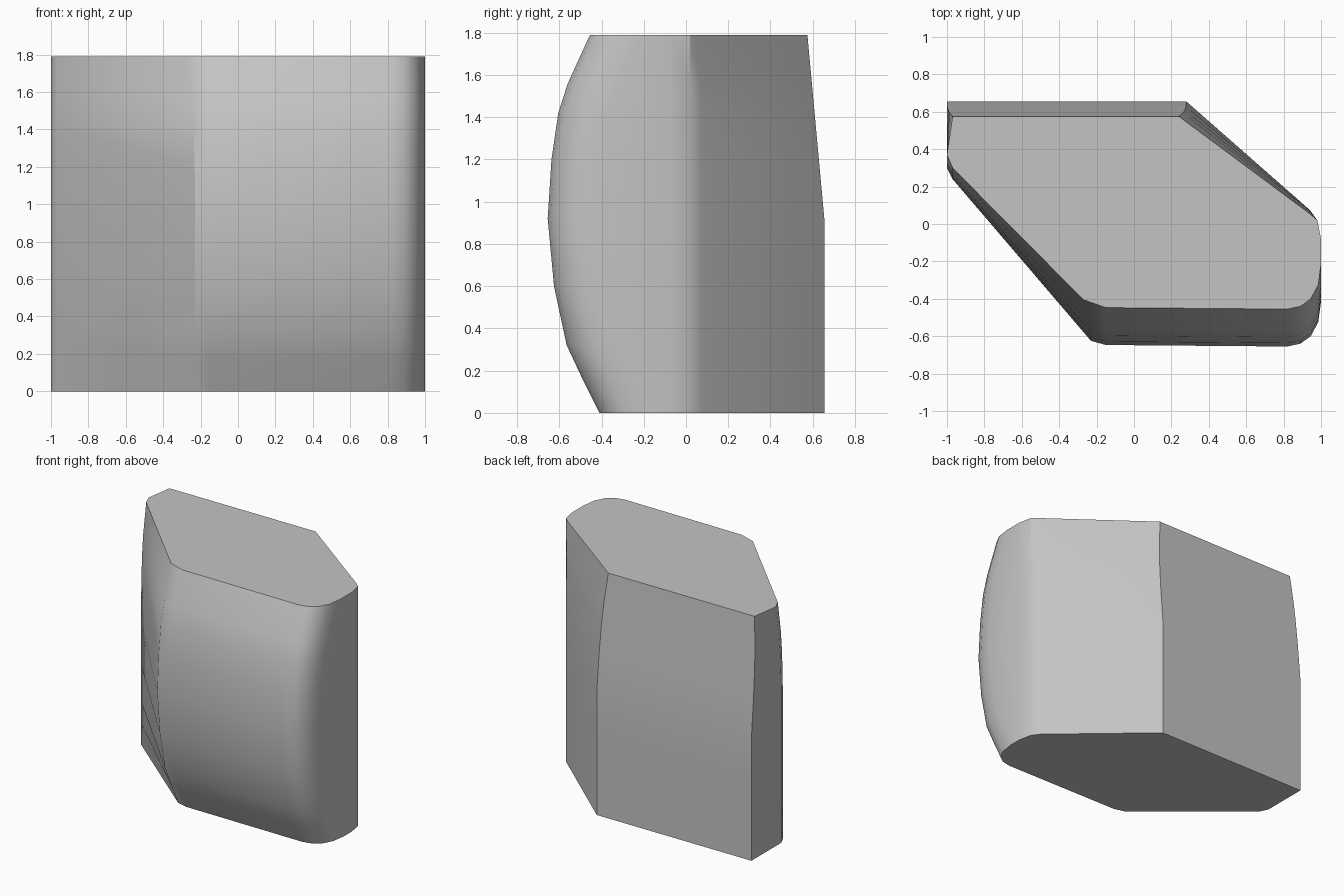
import bpy
import bmesh
import math

old = bpy.data.objects.get("Cube")
if old:
    bpy.data.objects.remove(old, do_unlink=True)

stone = bpy.data.materials.new("light_grey")
stone.use_nodes = True
grey = (0.55, 0.55, 0.55, 1)
stone.diffuse_color = grey
stone.node_tree.nodes["Principled BSDF"].inputs["Base Color"].default_value = grey


def ring(front, back, taper):
    """Six-sided outline with a rounded right end; taper is 1 at the top."""
    return [
        (-1 + 0.03 * taper, back),
        (0.28 - 0.04 * taper, back),
        # rounded right end
        (0.94, 0.075 - 0.02 * taper), (0.98, 0.02), (1, -0.08),
        (1, front + 0.24), (0.985, front + 0.13), (0.945, front + 0.055),
        (0.89, front + 0.015), (0.82, front),
        # front corner and diagonal side
        (-0.15, front + 0.008), (-0.23 - 0.04 * taper, front + 0.03 + 0.02 * taper),
        (-0.97, 0.24 + 0.06 * taper), (-1, 0.30 + 0.07 * taper),
    ]


# Height and front depth of the bulging profile
profile = [(0, -0.41), (0.16, -0.49), (0.32, -0.565), (0.6, -0.625), (0.92, -0.655),
           (1.2, -0.637), (1.42, -0.605), (1.56, -0.56), (1.79, -0.455)]
top, bend = 1.79, 0.92

bm = bmesh.new()
rings = []
for z, front in profile:
    lean = max(0, (z - bend) / (top - bend))
    outline = ring(front, 0.655 - 0.08 * lean, lean ** 3)
    rings.append([bm.verts.new((x, y, z)) for x, y in outline])

# Skin the outlines and close both ends
for low, high in zip(rings, rings[1:]):
    for i in range(len(low)):
        j = (i + 1) % len(low)
        bm.faces.new((low[i], low[j], high[j], high[i]))
bm.faces.new(rings[0])
bm.faces.new(rings[-1])
bmesh.ops.recalc_face_normals(bm, faces=bm.faces)

mesh = bpy.data.meshes.new("block")
bm.to_mesh(mesh)
bm.free()
mesh.materials.append(stone)
block = bpy.data.objects.new("bulging_block", mesh)
bpy.context.collection.objects.link(block)

bpy.ops.object.select_all(action="DESELECT")
block.select_set(True)
bpy.context.view_layer.objects.active = block
bpy.ops.object.shade_smooth_by_angle(angle=math.radians(32))
